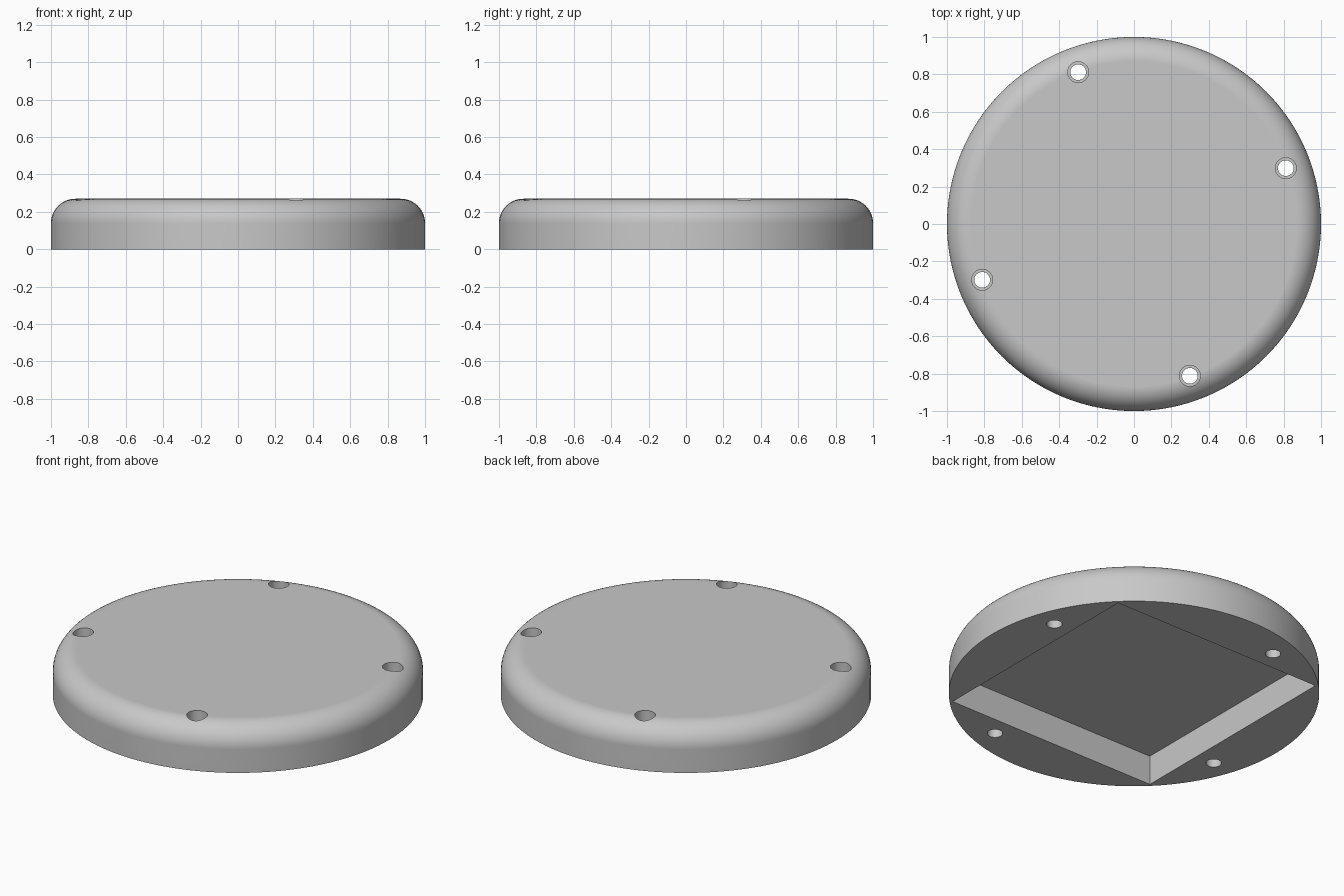
import bpy
import bmesh
from math import pi, sin, cos, radians

cube = bpy.data.objects.get("Cube")
if cube:
    bpy.data.objects.remove(cube, do_unlink=True)

HEIGHT, FILLET, STEPS = 0.27, 0.13, 12
POCKET_SIDE, POCKET_DEPTH = 1.39, 0.175
HOLE_RING, HOLE_ANGLE = 0.865, radians(20.2)
HOLE_RADIUS, BORE_RADIUS, BORE_DEPTH = 0.042, 0.056, 0.13

grey = bpy.data.materials.new("plain grey")
grey.use_nodes = True
colour = (0.58, 0.58, 0.58, 1)
grey.diffuse_color = colour
grey.node_tree.nodes["Principled BSDF"].inputs["Base Color"].default_value = colour


def lathe(name, profile, segments, centre=(0, 0, 0)):
    """Closed solid turned from (radius, z) points that start and end on the axis."""
    bm = bmesh.new()
    verts = [bm.verts.new((r, 0, z)) for r, z in profile]
    edges = [bm.edges.new(pair) for pair in zip(verts, verts[1:])]
    bmesh.ops.spin(bm, geom=verts + edges, cent=(0, 0, 0), axis=(0, 0, 1),
                   angle=2 * pi, steps=segments, use_merge=True)
    bmesh.ops.remove_doubles(bm, verts=bm.verts, dist=1e-5)
    bmesh.ops.dissolve_limit(bm, angle_limit=radians(0.1), verts=bm.verts, edges=bm.edges)
    bmesh.ops.recalc_face_normals(bm, faces=bm.faces)
    mesh = bpy.data.meshes.new(name)
    bm.to_mesh(mesh)
    bm.free()
    obj = bpy.data.objects.new(name, mesh)
    obj.location = centre
    bpy.context.collection.objects.link(obj)
    mesh.materials.append(grey)
    return obj


def cut(target, cutter):
    """Subtract the cutter from the target, then discard it."""
    mod = target.modifiers.new("cut", "BOOLEAN")
    mod.operation, mod.solver, mod.object = "DIFFERENCE", "EXACT", cutter
    cutter.hide_render = True
    bpy.context.view_layer.update()
    bpy.context.view_layer.objects.active = target
    bpy.ops.object.modifier_apply(modifier=mod.name)
    bpy.data.objects.remove(cutter, do_unlink=True)


# Round body with a filleted top rim
arc = [(1 - FILLET + FILLET * cos(a), HEIGHT - FILLET + FILLET * sin(a))
       for a in (pi / 2 * i / STEPS for i in range(STEPS + 1))]
body = lathe("round_base", [(0, 0), (1, 0)] + arc + [(0, HEIGHT)], 128)

# Square pocket in the underside
bpy.ops.mesh.primitive_cube_add(size=1, location=(0, 0, 0))
pocket = bpy.context.object
pocket.name = "pocket_cutter"
pocket.scale = (POCKET_SIDE, POCKET_SIDE, 2 * POCKET_DEPTH)
pocket.data.materials.append(grey)
cut(body, pocket)

# Four stepped screw holes
bore_z = HEIGHT - BORE_DEPTH
step = [(0, -0.1), (HOLE_RADIUS, -0.1), (HOLE_RADIUS, bore_z),
        (BORE_RADIUS, bore_z), (BORE_RADIUS, HEIGHT + 0.1), (0, HEIGHT + 0.1)]
for i in range(4):
    a = HOLE_ANGLE + i * pi / 2
    cut(body, lathe("hole_cutter", step, 32, (HOLE_RING * cos(a), HOLE_RING * sin(a), 0)))

# Smooth curved walls, crisp edges and flat caps
bpy.ops.object.select_all(action="DESELECT")
body.select_set(True)
bpy.context.view_layer.objects.active = body
bpy.ops.object.shade_smooth_by_angle(angle=radians(30))
normals = body.modifiers.new("weighted normals", "WEIGHTED_NORMAL")
normals.keep_sharp = True
